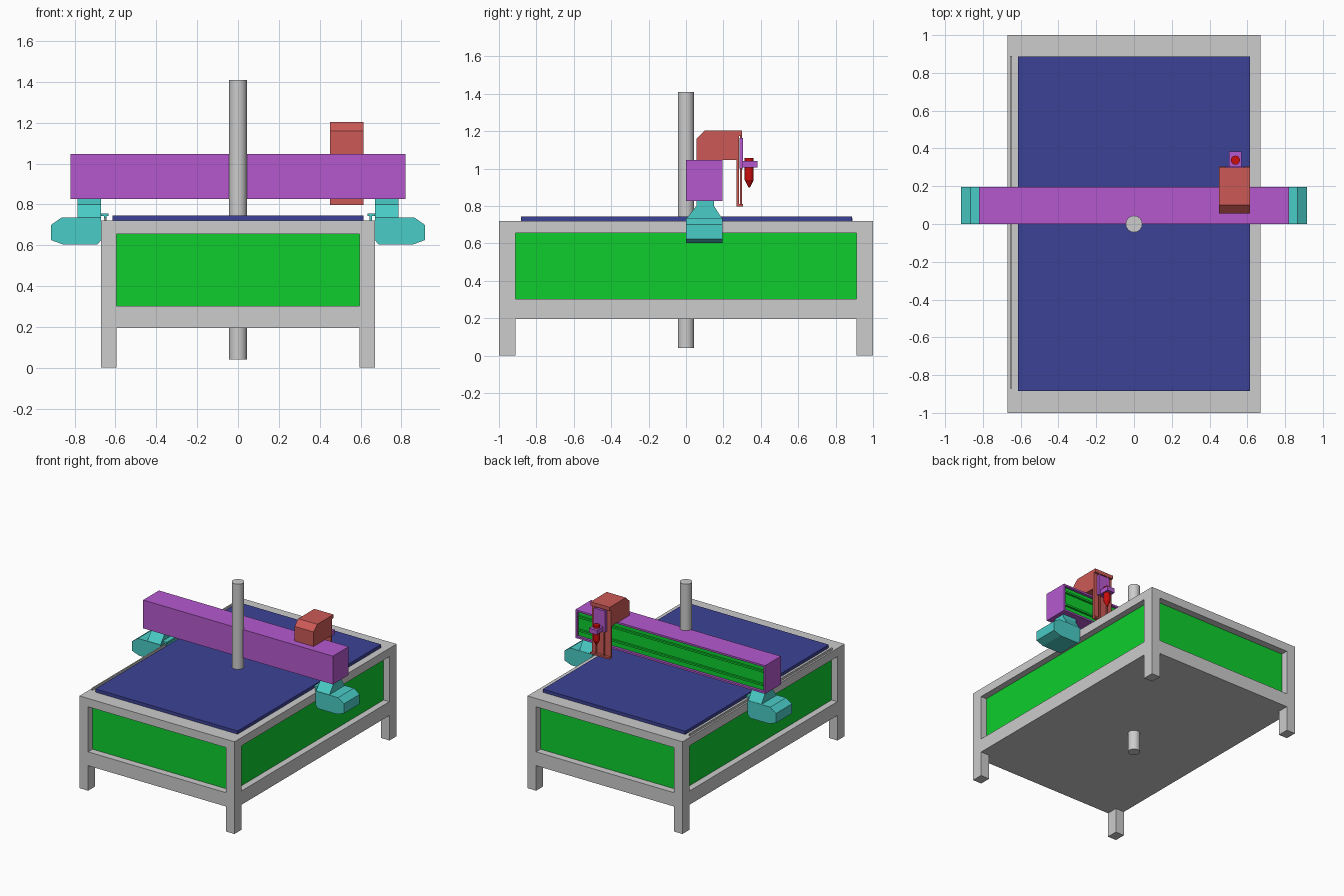
import bpy, bmesh, math
from mathutils import Matrix, Vector

if "Cube" in bpy.data.objects:
    bpy.data.objects.remove(bpy.data.objects["Cube"])


def srgb(r, g, b):
    def lin(c):
        c /= 255
        return c / 12.92 if c <= 0.04045 else ((c + 0.055) / 1.055) ** 2.4
    return (lin(r), lin(g), lin(b), 1)


def mat(name, rgb):
    m = bpy.data.materials.new(name)
    m.diffuse_color = srgb(*rgb)
    m.use_nodes = True
    m.node_tree.nodes["Principled BSDF"].inputs["Base Color"].default_value = m.diffuse_color
    return m


GREY = mat("light grey", (204, 204, 204))
GREEN = mat("green", (14, 206, 45))
BLUE = mat("dark blue", (60, 66, 150))
PURPLE = mat("purple", (181, 89, 206))
TEAL = mat("teal", (74, 204, 199))
SALMON = mat("salmon", (204, 90, 86))
RED = mat("red", (205, 12, 12))


def finish(bm, name, *mats):
    bmesh.ops.recalc_face_normals(bm, faces=bm.faces)
    me = bpy.data.meshes.new(name)
    bm.to_mesh(me)
    bm.free()
    ob = bpy.data.objects.new(name, me)
    bpy.context.collection.objects.link(ob)
    for m in mats:
        me.materials.append(m)
    return ob


def box_bm(x, y, z):
    bm = bmesh.new()
    bmesh.ops.create_cube(bm, size=1)
    for v in bm.verts:
        v.co = Vector([(a + b) / 2 + c * (b - a) for c, (a, b) in zip(v.co, (x, y, z))])
    return bm


def box(name, x, y, z, m):
    return finish(box_bm(x, y, z), name, m)


def prism(name, pts, a, b, axis, m, flip=1):
    """Extrude a profile along x (points are y,z) or along y (points are x,z)."""
    bm = bmesh.new()
    put = (lambda p, t: (flip * t, p[0], p[1])) if axis == "x" else \
          (lambda p, t: (flip * p[0], t, p[1]))
    f = bm.faces.new([bm.verts.new(put(p, a)) for p in pts])
    g = bmesh.ops.extrude_face_region(bm, geom=[f])["geom"]
    move = Vector(put((0, 0), b)) - Vector(put((0, 0), a))
    bmesh.ops.translate(bm, vec=move, verts=[v for v in g if isinstance(v, bmesh.types.BMVert)])
    return finish(bm, name, m)


def cone(name, x, y, z0, z1, r0, r1, m, n=20):
    bm = bmesh.new()
    bmesh.ops.create_cone(bm, cap_ends=True, segments=n, radius1=r0, radius2=r1, depth=z1 - z0,
                          matrix=Matrix.Translation((x, y, (z0 + z1) / 2)))
    ob = finish(bm, name, m)
    bpy.context.view_layer.objects.active = ob
    ob.select_set(True)
    bpy.ops.object.shade_smooth_by_angle(angle=math.radians(40))
    ob.select_set(False)
    return ob


# Base frame: four posts, lower tray and upper rim
for sx, side in ((-1, "left"), (1, "right")):
    for sy, end in ((-1, "front"), (1, "back")):
        box(f"{end}_{side}_post", sorted((sx * 0.595, sx * 0.67)),
            sorted((sy * 0.912, sy * 1.0)), (0, 0.72), GREY)
for name, z in (("lower_frame", (0.195, 0.303)), ("upper_frame", (0.655, 0.72))):
    box(name + "_long", (-0.67, 0.67), (-0.912, 0.912), z, GREY)
    for s in (-1, 1):
        box(name + ("_front" if s < 0 else "_back"), (-0.595, 0.595),
            sorted((s * 0.912, s * 1.0)), z, GREY)

# Recessed green panels on all four sides
for s in (-1, 1):
    box("end_panel", (-0.6, 0.6), sorted((s * 0.925, s * 0.945)), (0.30, 0.658), GREEN)
    box("side_panel", sorted((s * 0.60, s * 0.62)), (-0.92, 0.92), (0.30, 0.658), GREEN)

# Work table and the guide rail beside it
box("work_table", (-0.615, 0.615), (-0.883, 0.888), (0.72, 0.745), BLUE)
box("guide_rail", (-0.657, -0.647), (-0.87, 0.89), (0.72, 0.735), GREY)

# Central pole
cone("centre_pole", 0, 0, 0.04, 1.41, 0.044, 0.044, GREY, 24)

# Gantry beam with a recessed green back
bm = box_bm((-0.82, 0.82), (0, 0.195), (0.826, 1.047))
back = max(bm.faces, key=lambda f: f.calc_center_median().y)
bmesh.ops.inset_region(bm, faces=[back], thickness=0.014, use_even_offset=True)
bmesh.ops.inset_region(bm, faces=[back], thickness=0.0001, depth=-0.02)
back.material_index = 1
finish(bm, "gantry_beam", PURPLE, GREEN)
for z in (0.88, 0.985):
    box("beam_rail", (-0.80, 0.80), (0.17, 0.19), (z, z + 0.014), GREEN)

# Gantry carriages: flared neck, chamfered drive housing and rail slider
neck = [(0, 0.66), (0.195, 0.66), (0.195, 0.73), (0.15, 0.80),
        (0.15, 0.828), (0.055, 0.828), (0.055, 0.80), (0, 0.73)]
housing = [(0.67, 0.625), (0.69, 0.603), (0.855, 0.603), (0.915, 0.625),
           (0.915, 0.70), (0.865, 0.735), (0.67, 0.735)]
slider = [(0.645, 0.72), (0.656, 0.72), (0.656, 0.742), (0.675, 0.742),
          (0.675, 0.755), (0.635, 0.755), (0.635, 0.742), (0.645, 0.742)]
for s, side in ((-1, "left"), (1, "right")):
    prism(f"{side}_carriage_neck", neck, 0.672, 0.787, "x", TEAL, s)
    prism(f"{side}_drive_housing", housing, 0, 0.195, "y", TEAL, s)
    prism(f"{side}_rail_slider", slider, 0.03, 0.165, "y", TEAL, s)

# Tool head: cap over the beam, hanging back plate, foot and guide rods
cap = [(0.055, 1.047), (0.055, 1.16), (0.10, 1.203), (0.30, 1.203),
       (0.30, 1.175), (0.272, 1.175), (0.272, 1.047)]
prism("head_cap", cap, 0.45, 0.615, "x", SALMON)
box("head_back_plate", (0.45, 0.615), (0.27, 0.284), (0.797, 1.18), SALMON)
box("head_foot", (0.45, 0.615), (0.27, 0.304), (0.797, 0.81), SALMON)
for x in (0.50, 0.57):
    cone("guide_rod", x, 0.294, 0.80, 1.18, 0.006, 0.006, SALMON, 10)

# Slide, collar and red spindle
box("tool_slide", (0.485, 0.585), (0.285, 0.304), (1.0, 1.165), PURPLE)
box("spindle_collar", (0.503, 0.57), (0.30, 0.383), (1.005, 1.04), PURPLE)
cone("spindle_body", 0.537, 0.338, 0.94, 1.058, 0.024, 0.024, RED, 16)
cone("spindle_tip", 0.537, 0.338, 0.90, 0.94, 0.004, 0.024, RED, 16)
